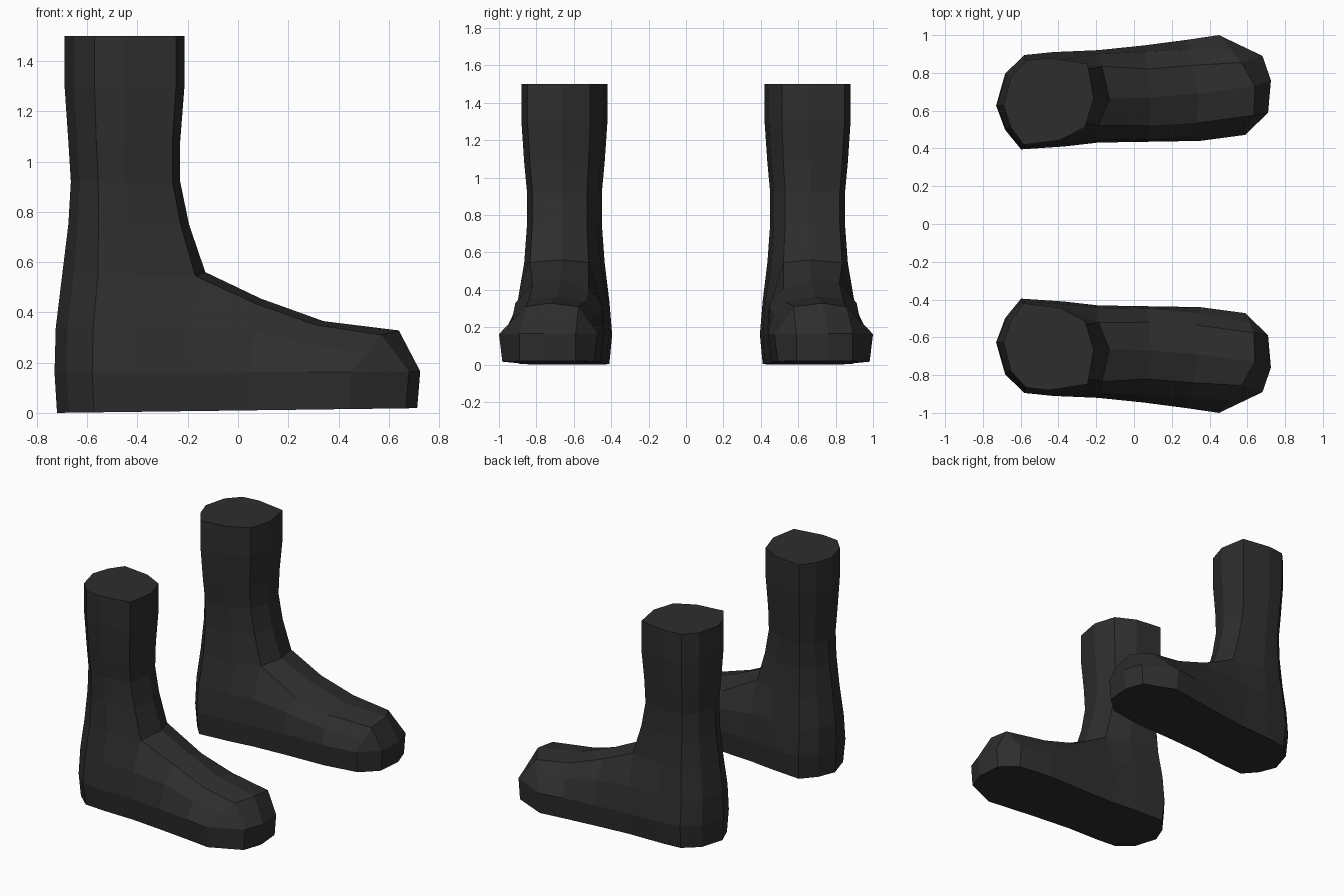
import bpy, bmesh
from mathutils import Vector

if "Cube" in bpy.data.objects:
    bpy.data.objects.remove(bpy.data.objects["Cube"])

mat = bpy.data.materials.new("charcoal_black")
mat.diffuse_color = (0.027, 0.027, 0.027, 1)
mat.use_nodes = True
mat.node_tree.nodes["Principled BSDF"].inputs["Base Color"].default_value = mat.diffuse_color

bm = bmesh.new()
V = lambda x, y, z: bm.verts.new((x, y, z))
sole_z = lambda x: 0.0095 + 0.013 * x


def strip(a, b, close=False):
    """Quads between two equally long vertex rows."""
    n = len(a)
    for i in range(n if close else n - 1):
        j = (i + 1) % n
        bm.faces.new((a[i], a[j], b[j], b[i]))


# Ankle outline as fractions: u from back to front, v from inner to outer side
outline = [(0, .45), (.08, .78), (.25, .97), (.5, 1), (.93, .93),
           (1, .53), (.9, .2), (.62, .05), (.22, 0), (.08, .2)]
wide = {4: (.9, 1.02), 6: (.9, .07), 7: (.6, .03)}   # wider below the ankle
# Height, back x, front x, inner y, outer y
levels = [(1.5, -.69, -.213, .42, .88), (1.3, -.69, -.213, .42, .88),
          (1.08, -.675, -.23, .435, .865), (.92, -.665, -.23, .45, .85),
          (.75, -.675, -.195, .45, .85), (.545, -.70, -.13, .435, .865),
          (.34, -.725, -.13, .41, .89), (.16, -.73, -.13, .395, .91),
          (0, -.72, -.13, .41, .89)]
rings = []
for z, xb, xf, yi, yo in levels:
    ring = []
    for i, (u, v) in enumerate(outline):
        if z < .5:
            u, v = wide.get(i, (u, v))
            if i == 5:
                ring.append(None)      # the foot opens here
                continue
        x, y = xb + (xf - xb) * u, yi + (yo - yi) * v
        h = sole_z(x) if z == 0 else z + (.015 if z == .545 and i == 5 else 0)
        ring.append(V(x, y, h))
    rings.append(ring)

# Shaft
for a, b in zip(rings[:5], rings[1:6]):
    strip(a, b, True)
bm.faces.new(rings[0])

# Heel: columns from the inner front corner round the back to the outer one
back = [6, 7, 8, 9, 0, 1, 2, 3, 4]
for a, b in zip(rings[5:8], rings[6:9]):
    strip([a[i] for i in back], [b[i] for i in back])

# Foot cross-sections, outer sole over the instep to the inner sole
sections = [[r[4] for r in rings[:4:-1]] + [rings[5][5]] + [r[6] for r in rings[5:]]]
# outer side (x, y), outer top, centre, inner top, inner side (x, y), bulge
stations = [((.05, .945), (.07, .82, .435), (.09, .67, .455), (.08, .52, .40), (.05, .435), .03),
            ((.28, .975), (.31, .84, .35), (.34, .69, .365), (.33, .535, .335), (.35, .44), .015),
            ((.45, 1.0), (.57, .855, .31), (.64, .73, .328), (.635, .575, .31), (.59, .472), 0)]
for so, to, c, ti, si, bulge in stations:
    so, si = Vector((*so, .163)), Vector((*si, .163))
    to, ti = Vector(to), Vector(ti)
    mo = (so + to) / 2 + Vector((0, bulge, bulge))
    mi = (si + ti) / 2 + Vector((0, -bulge, bulge))
    fo = Vector((so.x, so.y - .018, sole_z(so.x)))
    fi = Vector((si.x, si.y + .018, sole_z(si.x)))
    sections.append([V(*p) for p in (fo, so, mo, to, c, ti, mi, si, fi)])
for a, b in zip(sections, sections[1:]):
    strip(a, b)

# Toe cap
last = sections[-1]
rim = [V(x, y, .165) for x, y in ((.68, .89), (.725, .76), (.71, .59))]
base = [V(v.co.x - .012, v.co.y, sole_z(v.co.x)) for v in rim]
strip([last[1]] + rim + [last[7]], [last[0]] + base + [last[8]])
strip(last[3:6], rim)
bm.faces.new((last[1], last[2], last[3], rim[0]))
bm.faces.new((last[5], last[6], last[7], rim[2]))

# Sole
bm.faces.new([rings[8][i] for i in back] + [s[0] for s in sections[1:]]
             + base + [s[8] for s in sections[:0:-1]])

bmesh.ops.recalc_face_normals(bm, faces=bm.faces)
mesh = bpy.data.meshes.new("boots")
bm.to_mesh(mesh)
bm.free()
mesh.materials.append(mat)
boots = bpy.data.objects.new("boots", mesh)
bpy.context.collection.objects.link(boots)

# Matching boot on the other side
mirror = boots.modifiers.new("mirror", 'MIRROR')
mirror.use_axis = (False, True, False)
mirror.use_mirror_merge = False
